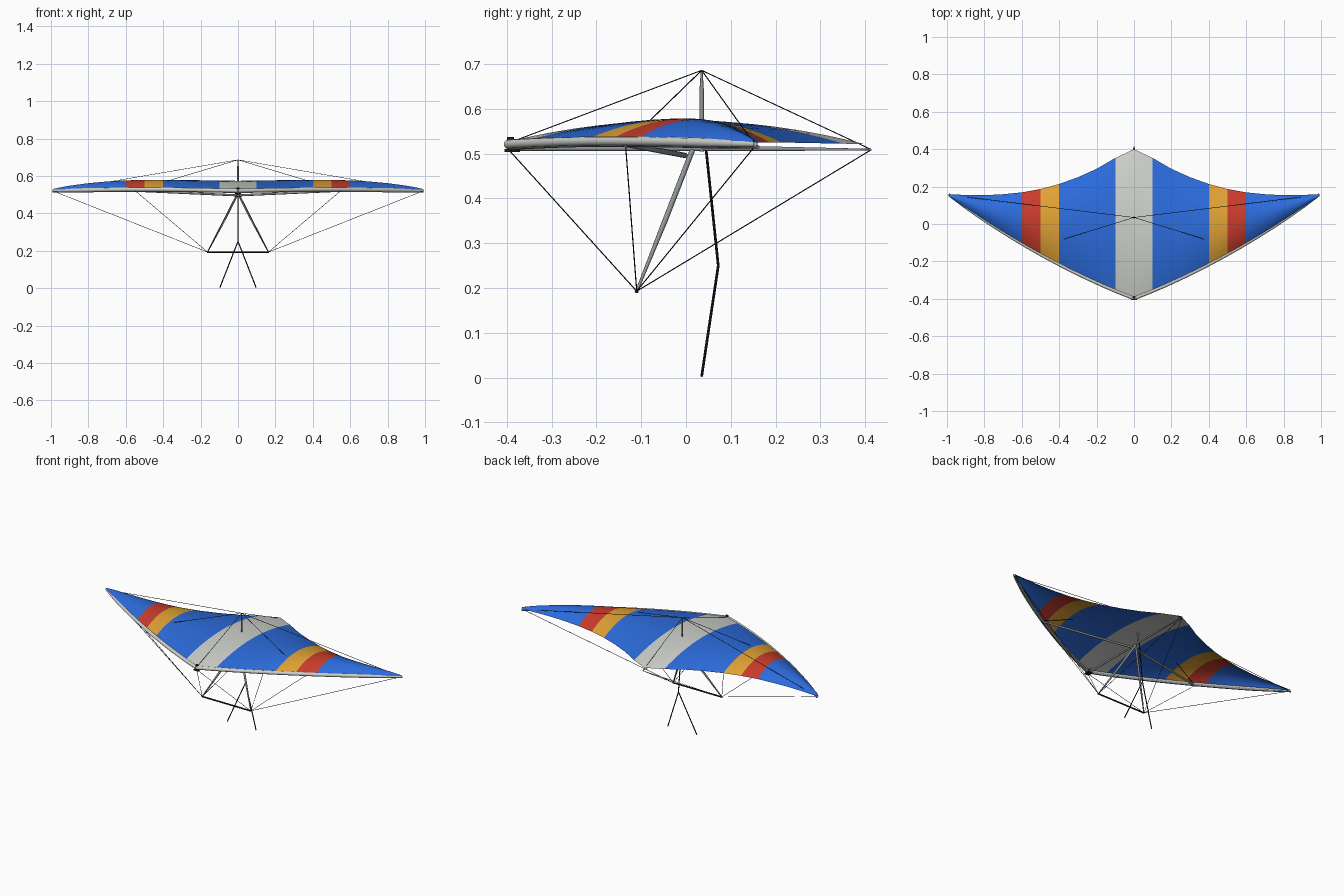
import bpy, bmesh, math
from mathutils import Vector

if "Cube" in bpy.data.objects:
    bpy.data.objects.remove(bpy.data.objects["Cube"])


def material(name, rgb):
    m = bpy.data.materials.new(name)
    m.diffuse_color = (*rgb, 1)
    m.use_nodes = True
    m.node_tree.nodes["Principled BSDF"].inputs["Base Color"].default_value = m.diffuse_color
    return m


WHITE = material("white cloth", (0.62, 0.64, 0.60))
BLUE = material("blue cloth", (0.025, 0.15, 0.72))
YELLOW = material("yellow cloth", (0.75, 0.36, 0.035))
RED = material("red cloth", (0.58, 0.045, 0.025))
GREY = material("grey aluminium", (0.28, 0.29, 0.30))
BLACK = material("black", (0.012, 0.012, 0.012))


def finish(name, bm, mats):
    bmesh.ops.recalc_face_normals(bm, faces=bm.faces)
    me = bpy.data.meshes.new(name)
    bm.to_mesh(me)
    bm.free()
    ob = bpy.data.objects.new(name, me)
    bpy.context.collection.objects.link(ob)
    for m in mats:
        me.materials.append(m)
    bpy.context.view_layer.objects.active = ob
    ob.select_set(True)
    bpy.ops.object.shade_smooth_by_angle(angle=math.radians(40))
    ob.select_set(False)
    return ob


def tube(name, pts, radii, mat, sides=10):
    """Sweep a round section with one radius per point along a path."""
    pts = [Vector(p) for p in pts]
    if not isinstance(radii, (list, tuple)):
        radii = [radii] * len(pts)
    bm = bmesh.new()
    rings = []
    for i, p in enumerate(pts):
        d = (pts[min(i + 1, len(pts) - 1)] - pts[max(i - 1, 0)]).normalized()
        ref = Vector((0, 0, 1)) if abs(d.z) < 0.9 else Vector((1, 0, 0))
        u = d.cross(ref).normalized()
        v = u.cross(d)
        rings.append([bm.verts.new(p + radii[i] * (u * math.cos(a) + v * math.sin(a)))
                      for a in (2 * math.pi * k / sides for k in range(sides))])
    for a, b in zip(rings, rings[1:]):
        for k in range(sides):
            j = (k + 1) % sides
            bm.faces.new((a[k], a[j], b[j], b[k]))
    bm.faces.new(rings[0])
    bm.faces.new(rings[-1])
    return finish(name, bm, [mat])


def interp(table, x):
    for (x0, y0), (x1, y1) in zip(table, table[1:]):
        if x <= x1:
            return y0 + (y1 - y0) * (x - x0) / (x1 - x0)
    return table[-1][1]


# Wing outline as functions of the distance from the centre line
TRAIL = [(0, 0.40), (0.1, 0.353), (0.2, 0.295), (0.3, 0.25), (0.4, 0.214), (0.5, 0.187),
         (0.6, 0.169), (0.7, 0.159), (0.8, 0.154), (0.9, 0.155), (1, 0.16)]
CAMBER = [(0, 0.05), (0.5, 0.049), (0.6, 0.047), (0.7, 0.042), (0.8, 0.034),
          (0.9, 0.022), (0.95, 0.014), (1, 0.003)]


def lead(x):
    x = abs(x)
    return Vector((0, -0.397 + 0.38 * x + 0.172 * x * x, 0.521 + 0.007 * math.sin(math.pi * x)))


# Sail: cambered surface with coloured panels
STEPS = [0, 0.05, 0.1, 0.15, 0.2, 0.25, 0.3, 0.35, 0.4, 0.45, 0.5, 0.55, 0.6, 0.65,
         0.7, 0.75, 0.8, 0.85, 0.9, 0.94, 0.97, 0.99]
xs = [-x for x in STEPS[:0:-1]] + STEPS
N = 16
bm = bmesh.new()
grid = []
for x in xs:
    a = lead(x)
    a.z += 0.006
    ax = abs(x)
    b = Vector((0, interp(TRAIL, ax), 0.521 + 0.004 * math.sin(math.pi * ax)))
    col = []
    for k in range(N + 1):
        t = k / N
        p = a.lerp(b, t)
        col.append(bm.verts.new((x, p.y, p.z + interp(CAMBER, ax) * 4 * t * (1 - t))))
    grid.append(col)
for i in range(len(xs) - 1):
    m = abs(xs[i] + xs[i + 1]) / 2
    panel = 0 if m < 0.1 else 1 if m < 0.4 else 2 if m < 0.5 else 3 if m < 0.6 else 1
    for k in range(N):
        f = bm.faces.new((grid[i][k], grid[i + 1][k], grid[i + 1][k + 1], grid[i][k + 1]))
        f.material_index = panel
finish("sail", bm, [WHITE, BLUE, YELLOW, RED])

# Key rigging points
MAST_TOP = (0, 0.035, 0.686)
NOSE = (0, -0.395, 0.508)
TAIL = (0, 0.414, 0.509)

# Keel, king post and nose plate
tube("keel", [(0, -0.40, 0.512), (0, 0.2, 0.511), (0, 0.414, 0.509)], [0.006, 0.005, 0.002], GREY)
tube("king_post", [(0, 0.035, 0.505), (0, 0.035, 0.64), MAST_TOP], [0.005, 0.005, 0.002], GREY)
bm = bmesh.new()
bmesh.ops.create_cube(bm, size=1)
for v in bm.verts:
    v.co = Vector((v.co.x * 0.03, v.co.y * 0.035 - 0.388, v.co.z * 0.006 + 0.507))
finish("nose_plate", bm, [BLACK])
tube("nose_bolt", [(0, -0.392, 0.505), (0, -0.392, 0.537)], 0.008, BLACK)

for s, side in ((-1, "left"), (1, "right")):
    # Leading edge: cloth pocket with the spar just beneath it
    path = [lead(i / 12) + Vector((s * i / 12 * 0.99, 0, 0)) for i in range(13)]
    tube("leading_pocket_" + side, path, [0.0105] * 11 + [0.009, 0.006], WHITE, 12)
    spar = [p + Vector((0, 0.006, -0.006)) for p in path]
    tube("leading_spar_" + side, spar, [0.007] * 11 + [0.006, 0.004], GREY)

    # Cross bar and control frame
    joint = (s * 0.55, -0.135, 0.521)
    tip = (s * 0.985, 0.155, 0.518)
    corner = (s * 0.163, -0.11, 0.193)
    tube("cross_bar_" + side, [(0, -0.002, 0.496), joint], 0.006, GREY)
    tube("down_tube_" + side, [(0, 0.014, 0.507), (s * 0.08, -0.047, 0.35), corner],
         [0.006, 0.006, 0.003], GREY)

    # Rigging wires
    for name, a, b in (("upper_side", MAST_TOP, joint), ("upper_tip", MAST_TOP, tip),
                       ("lower_nose", corner, NOSE), ("lower_side", corner, joint),
                       ("lower_tip", corner, tip), ("lower_tail", corner, TAIL)):
        tube(name + "_wire_" + side, [a, b], 0.0013, BLACK, 6)

    # Harness leg strap
    tube("harness_leg_" + side, [(0, 0.072, 0.25), (s * 0.097, 0.035, 0.003)], 0.003, BLACK, 8)

tube("upper_nose_wire", [MAST_TOP, (0, -0.385, 0.528)], 0.0013, BLACK, 6)
tube("upper_tail_wire", [MAST_TOP, TAIL], 0.0013, BLACK, 6)
tube("base_bar", [(-0.166, -0.11, 0.193), (0.166, -0.11, 0.193)], 0.0045, BLACK)
tube("harness_strap", [(0, 0.045, 0.508), (0, 0.072, 0.25)], 0.003, BLACK, 8)
